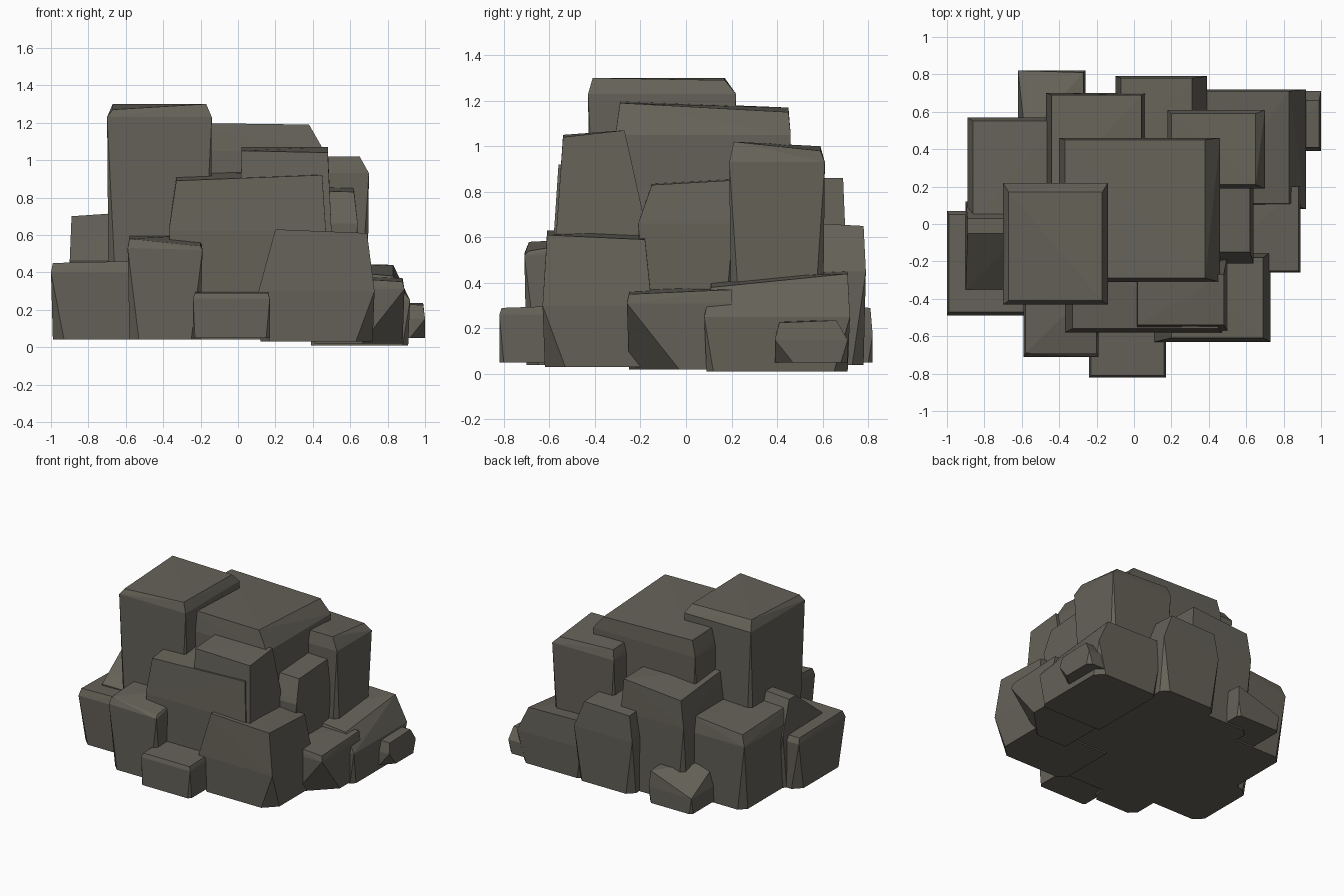
import bpy, bmesh

# One flat stone colour
stone = bpy.data.materials.new("dark grey stone")
stone.diffuse_color = (0.13, 0.121, 0.098, 1)


def block(name, x, y, z, inset=(0.03, 0.03, 0.03, 0.03), drop=(0, 0, 0, 0),
          shoulder=None, cut=(0.05, 0.05, 0.05, 0.05), tuck=0.01):
    """Chiselled boulder: hull of a corner-cut base, a shoulder ring and an inset top.
    inset = left, right, front, back; drop and cut = front-left, front-right, back-right, back-left."""
    (x0, x1), (y0, y1), (z0, z1) = x, y, z
    l, r, f, b = inset
    signs = [(1, 1), (-1, 1), (-1, -1), (1, -1)]
    ring = [(x0, y0), (x1, y0), (x1, y1), (x0, y1)]
    top = [(x0 + l, y0 + f), (x1 - r, y0 + f), (x1 - r, y1 - b), (x0 + l, y1 - b)]
    pts = []
    for (px, py), (tx, ty), (sx, sy), d, c in zip(ring, top, signs, drop, cut):
        pts.append((px + sx * (tuck + c), py + sy * tuck, z0))
        pts.append((px + sx * tuck, py + sy * (tuck + c), z0))
        pts.append((px, py, min(shoulder, z1 - d - 0.02)))
        pts.append((tx, ty, z1 - d))
    bm = bmesh.new()
    bmesh.ops.convex_hull(bm, input=[bm.verts.new(p) for p in pts])
    loose = [v for v in bm.verts if not v.link_faces]
    bmesh.ops.delete(bm, geom=loose, context='VERTS')
    bmesh.ops.remove_doubles(bm, verts=bm.verts, dist=0.0005)
    bmesh.ops.recalc_face_normals(bm, faces=bm.faces)
    mesh = bpy.data.meshes.new(name)
    bm.to_mesh(mesh)
    bm.free()
    mesh.materials.append(stone)
    bpy.context.collection.objects.link(bpy.data.objects.new(name, mesh))


# Summit columns
block("tall_column", (-0.70, -0.14), (-0.43, 0.22), (0.04, 1.31),
      (0.03, 0.03, 0.02, 0.05), (0.04, 0.01, 0.02, 0.01), 1.23)
block("centre_column", (-0.40, 0.46), (-0.31, 0.46), (0.04, 1.20),
      (0.03, 0.08, 0.02, 0.01), (0, 0.01, 0.05, 0.03), 1.05)
block("back_right_column", (0.18, 0.70), (0.19, 0.61), (0.04, 1.04),
      (0.02, 0.05, 0.02, 0.02), (0.02, 0.02, 0.06, 0.04), 0.93)

# Front shelf
block("front_shelf_low", (-0.37, 0.47), (-0.58, -0.15), (0.04, 0.94),
      (0.04, 0.02, 0.02, 0.02), (0.05, 0.02, 0, 0), 0.62)
block("front_shelf_high", (0.01, 0.50), (-0.57, -0.17), (0.04, 1.07),
      (0.01, 0.02, 0.03, 0.10), (0.02, 0.03, 0, 0), 0.62)

# Mid-height boulders
block("right_pillar", (0.25, 0.64), (-0.21, 0.21), (0.04, 0.86),
      (0, 0.02, 0.06, 0.01), (0.02, 0.03, 0.01, 0), 0.66)
block("back_middle_boulder", (-0.47, 0.06), (0.15, 0.70), (0.04, 0.87),
      (0.03, 0.02, 0.02, 0.01), (0, 0, 0.01, 0.05), 0.62)
block("back_left_boulder", (-0.89, -0.40), (-0.05, 0.57), (0.04, 0.66),
      (0.03, 0.02, 0.05, 0.02), (0.02, 0, 0, 0.04), 0.54, tuck=0.02)
block("back_boulder", (-0.10, 0.39), (0.40, 0.79), (0.04, 0.67),
      (0.03, 0.08, 0, 0.01), (0, 0, 0.02, 0.03), 0.45)
block("front_right_boulder", (0.11, 0.73), (-0.63, -0.15), (0.03, 0.63),
      (0.09, 0.04, 0.02, 0.03), (0, 0.02, 0.04, 0), 0.30,
      (0.05, 0.09, 0, 0))
block("front_left_boulder", (-0.59, -0.19), (-0.71, -0.30), (0.04, 0.60),
      (0.01, 0.01, 0.02, 0.02), (0.02, 0.06, 0, 0), 0.53)
block("left_wedge", (-0.90, -0.60), (-0.35, 0.12), (0.04, 0.72),
      (0.01, 0, 0.30, 0.09), (0.02, 0, 0, 0.02), 0.46)

# Foot stones
block("left_foot", (-1.00, -0.55), (-0.49, 0.07), (0.04, 0.46),
      (0.01, 0.01, 0.02, 0.02), (0.01, 0, 0.02, 0.02), 0.40,
      (0.06, 0, 0, 0.06))
block("front_foot", (-0.24, 0.17), (-0.82, -0.50), (0.05, 0.30),
      (0.01, 0.01, 0.01, 0.02), (0.01, 0.01, 0, 0), 0.26,
      (0.01, 0.02, 0, 0), 0)
block("right_foot", (0.40, 0.89), (-0.26, 0.20), (0.02, 0.38),
      (0, 0.01, 0.01, 0), (0, 0.03, 0.01, 0), 0.31,
      (0, 0.22, 0, 0))
block("back_right_foot", (0.38, 0.92), (0.08, 0.72), (0.01, 0.45),
      (0.01, 0.09, 0.03, 0.01), (0.03, 0.07, 0.01, 0), 0.25,
      (0, 0.03, 0.06, 0.03))
block("right_pebble", (0.75, 1.00), (0.39, 0.71), (0.05, 0.235),
      (0.02, 0.01, 0.02, 0.05), (0, 0.01, 0, 0), 0.15,
      (0, 0.08, 0.03, 0), 0)
block("back_pebble", (-0.62, -0.26), (0.45, 0.82), (0.05, 0.31),
      (0.04, 0.01, 0.01, 0.01), (0, 0, 0.02, 0.12), 0.17,
      (0.02, 0.02, 0.02, 0.02), 0)
